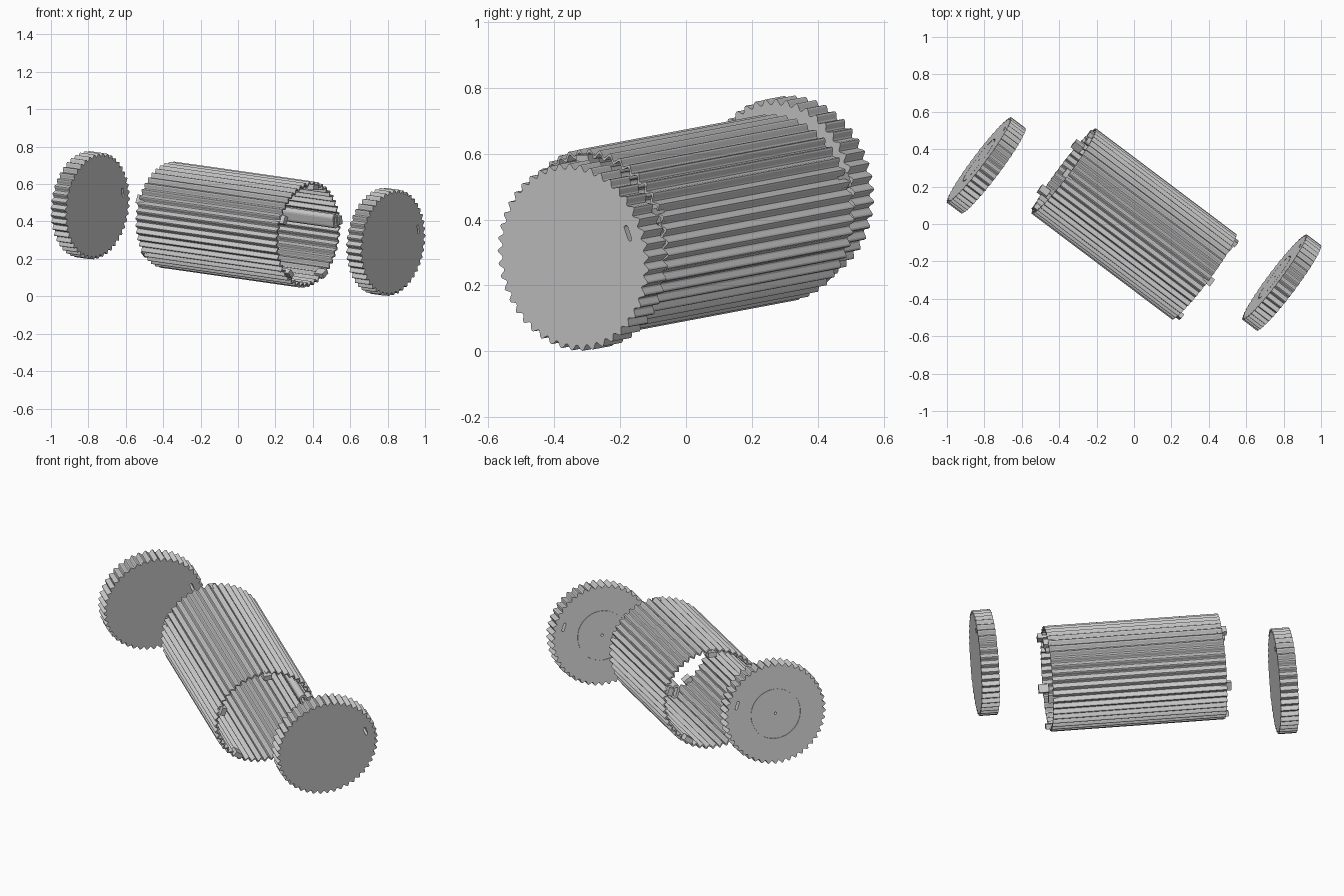
import bpy, bmesh, math
from mathutils import Matrix, Vector

if "Cube" in bpy.data.objects:
    bpy.data.objects.remove(bpy.data.objects["Cube"])

R, AMP, FLUTES, WALL = 0.286, 0.009, 45, 0.010
TUBE_LEN, DISC_T = 0.945, 0.097
PIN_R, PIN_A = 0.226, math.radians(19)

# Shared tilted frame: local z runs along the tube axis
W = Vector((0.794, -0.598, -0.113)).normalized()
U = Vector((0, 0, 1)).cross(W).normalized()
V = W.cross(U)


def frame(center):
    m = Matrix((U, V, W)).transposed().to_4x4()
    m.translation = center
    return m


def fluted(radius, steps=8):
    n = FLUTES * steps
    pts = []
    for i in range(n):
        a = math.tau * i / n
        r = radius - AMP + AMP * math.cos(FLUTES * a)
        pts.append((r * math.cos(a), r * math.sin(a)))
    return pts


def circle(radius, n=48):
    return [(radius * math.cos(math.tau * i / n), radius * math.sin(math.tau * i / n)) for i in range(n)]


def stadium(length, width, n=8):
    # rounded slot at the pin position, long side tangential
    h, r = (length - width) / 2, width / 2
    pts = []
    for side in (1, -1):
        for i in range(n + 1):
            a = math.pi * i / n + (0 if side == 1 else math.pi)
            x, y = r * math.cos(a) + PIN_R, r * math.sin(a) + side * h
            pts.append((x * math.cos(PIN_A) - y * math.sin(PIN_A),
                        x * math.sin(PIN_A) + y * math.cos(PIN_A)))
    return pts


def prism(name, outer, z0, z1, inner=None):
    # solid prism, or a hollow one if an inner loop of equal count is given
    bm = bmesh.new()
    n = len(outer)

    def ring(pts, z):
        return [bm.verts.new((x, y, z)) for x, y in pts]

    def band(p, q):
        for i in range(n):
            j = (i + 1) % n
            bm.faces.new((p[i], p[j], q[j], q[i]))

    a, b = ring(outer, z0), ring(outer, z1)
    band(a, b)
    if inner:
        c, d = ring(inner, z0), ring(inner, z1)
        band(d, c)
        band(b, d)
        band(c, a)
    else:
        bm.faces.new(a[::-1])
        bm.faces.new(b)
    bmesh.ops.recalc_face_normals(bm, faces=bm.faces)
    me = bpy.data.meshes.new(name)
    bm.to_mesh(me)
    bm.free()
    ob = bpy.data.objects.new(name, me)
    bpy.context.collection.objects.link(ob)
    return ob


def cut(ob, cutter):
    mod = ob.modifiers.new("cut", 'BOOLEAN')
    mod.operation, mod.object, mod.solver = 'DIFFERENCE', cutter, 'EXACT'
    bpy.context.view_layer.objects.active = ob
    bpy.ops.object.modifier_apply(modifier=mod.name)
    bpy.data.objects.remove(cutter)


# Corrugated open tube
tube_frame = frame((0, 0, 0.383))
half = TUBE_LEN / 2
tube = prism("corrugated_tube", fluted(R), -half, half, fluted(R - WALL))
tube.matrix_world = tube_frame

# Slotted pin channel along the inner wall
channel = prism("pin_channel", stadium(0.078, 0.042), -half - 0.015, half + 0.015, stadium(0.05, 0.014))
channel.matrix_world = tube_frame

# Five locating lugs on each end of the tube
for side in (-1, 1):
    for k in range(5):
        a = math.radians(90 + 72 * k)
        pts = [(r * math.cos(a) - t * math.sin(a), r * math.sin(a) + t * math.cos(a))
               for r, t in ((0.243, -0.023), (0.271, -0.023), (0.271, 0.023), (0.243, 0.023))]
        z = sorted((side * (half - 0.03), side * (half + 0.025)))
        prism("lug", pts, z[0], z[1]).matrix_world = tube_frame

# Two fluted end discs with pin slot, centre hole and ring groove
h = DISC_T / 2
for name, pos in (("rear_disc", (-0.79, 0.313, 0.487)), ("front_disc", (0.79, -0.313, 0.291))):
    disc = prism(name, fluted(R), -h, h)
    cut(disc, prism("slot_cutter", stadium(0.05, 0.014), -1, 1))
    cut(disc, prism("hole_cutter", circle(0.007, 16), -1, -h + 0.05))
    cut(disc, prism("groove_cutter", circle(0.142), -1, -h + 0.004, circle(0.138)))
    disc.matrix_world = frame(pos)
